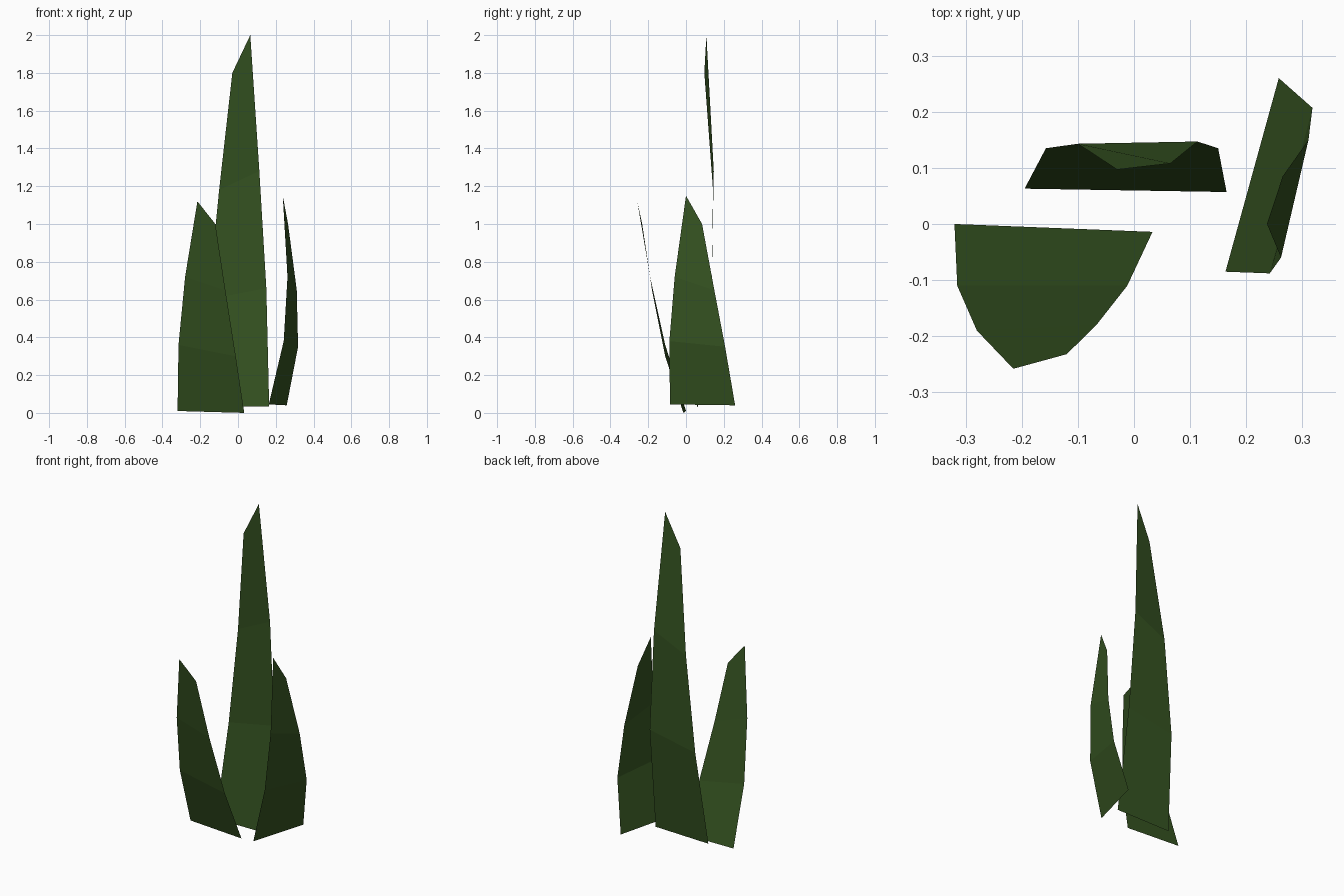
import bpy

# shared dark green
green = bpy.data.materials.new("leaf_green")
green.diffuse_color = (0.035, 0.085, 0.015, 1.0)


def blade(name, left, right):
    """Thin leaf: a strip of quads between two edge paths, base to tip."""
    n = len(left)
    faces = [(i, n + i, n + i + 1, i + 1) for i in range(n - 1)]
    mesh = bpy.data.meshes.new(name)
    mesh.from_pydata(left + right, [], faces)
    mesh.materials.append(green)
    obj = bpy.data.objects.new(name, mesh)
    bpy.context.collection.objects.link(obj)
    return obj


# tall middle leaf
blade("tall_leaf",
      [(-0.195, 0.063, 0.03), (-0.157, 0.135, 0.60), (-0.10, 0.143, 1.18), (-0.03, 0.097, 1.80)],
      [(0.165, 0.057, 0.035), (0.15, 0.135, 0.66), (0.113, 0.147, 1.28), (0.065, 0.108, 2.0)])

# short leaf leaning forward on the left
blade("left_leaf",
      [(-0.32, 0.0, 0.01), (-0.315, -0.11, 0.36), (-0.28, -0.19, 0.72), (-0.215, -0.258, 1.12)],
      [(0.033, -0.014, 0.0), (-0.012, -0.11, 0.30), (-0.067, -0.18, 0.65), (-0.12, -0.232, 1.0)])

# short leaf on the right, turned sideways
blade("right_leaf",
      [(0.163, -0.085, 0.045), (0.242, -0.088, 0.38), (0.262, -0.06, 0.72), (0.237, 0.0, 1.15)],
      [(0.258, 0.26, 0.04), (0.318, 0.207, 0.35), (0.311, 0.15, 0.65), (0.265, 0.085, 1.0)])
